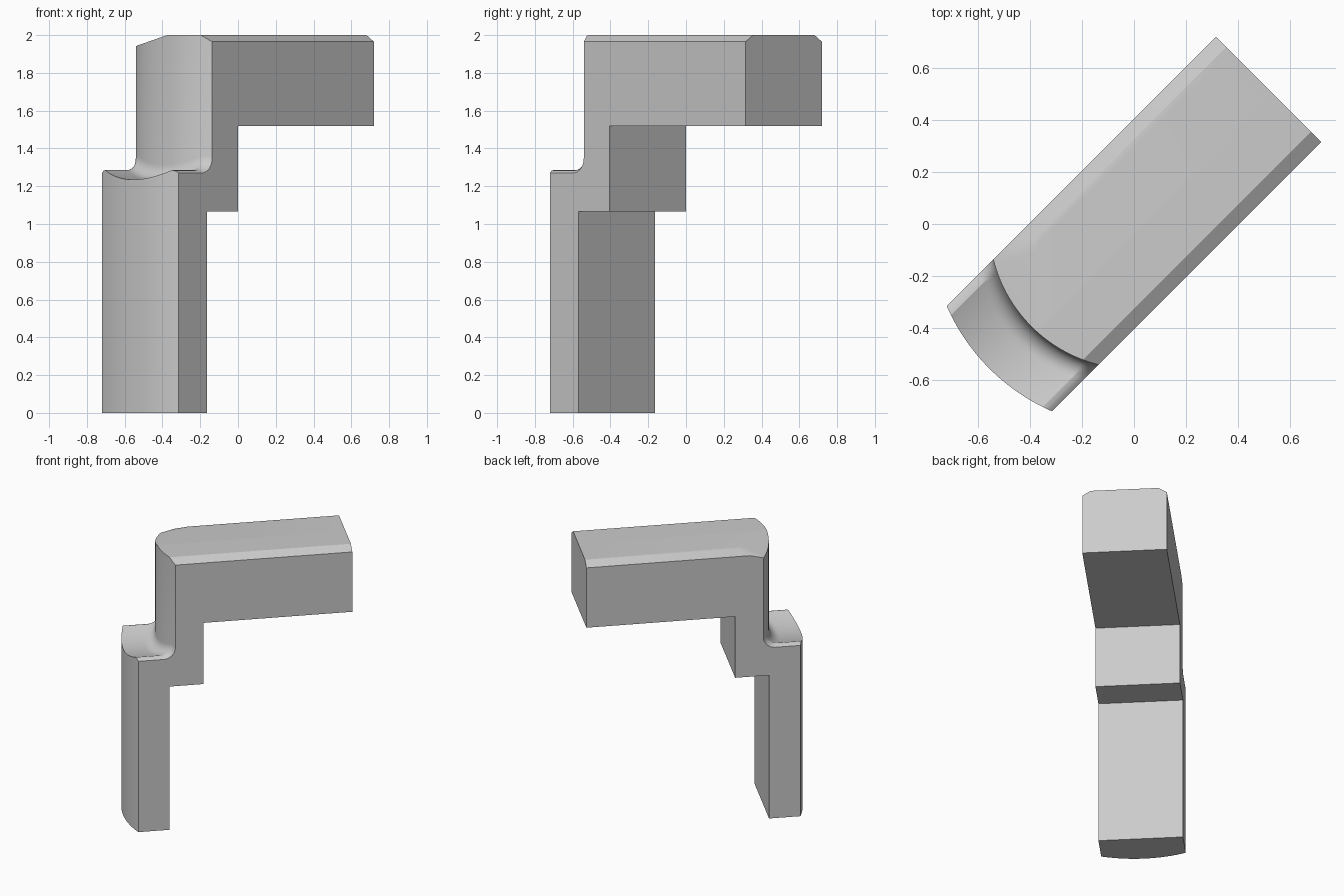
import bpy, bmesh
from math import sqrt, sin, cos, pi, radians
from mathutils import Matrix

cube = bpy.data.objects.get("Cube")
if cube:
    bpy.data.objects.remove(cube, do_unlink=True)

HALF = 0.286          # half width of the bracket
RAIL = 0.25           # where the ledge's rounded rim begins
CHAMFER = 0.23        # where the top chamfer begins
OUTER, INNER = 0.786, 0.558   # radii of the two curved front faces
FILLET = 0.08


def ledge_height(v):
    """Shallow trough with a rounded rim at each side."""
    if abs(v) <= RAIL:
        return 1.235 + 0.05 * (v / RAIL) ** 2
    return 1.285 - 0.015 * ((abs(v) - RAIL) / (HALF - RAIL)) ** 2


def section(v):
    """Stepped side outline at width position v."""
    outer, inner = -sqrt(OUTER**2 - v * v), -sqrt(INNER**2 - v * v)
    top = 2.0 - 0.035 * max(0, abs(v) - CHAMFER) / (HALF - CHAMFER)
    z = ledge_height(v)
    outline = [(outer, 0), (-0.518, 0), (-0.518, 1.065), (-0.286, 1.065),
               (-0.286, 1.52), (0.732, 1.52), (0.732, top), (inner, top)]
    # Fillet between upper front face and ledge
    for i in range(9):
        a = i / 8 * pi / 2
        outline.append((inner - FILLET * (1 - cos(a)),
                        z + FILLET * (1 - sin(a))))
    outline.append((outer, z))
    return outline


# Loft the outline across the width
bm = bmesh.new()
inside = [-CHAMFER + 2 * CHAMFER * i / 24 for i in range(25)]
rim = [CHAMFER + 0.01, RAIL, 0.262, 0.274, HALF]
columns = [-v for v in reversed(rim)] + inside + rim
rings = [[bm.verts.new((u, v, z)) for u, z in section(v)] for v in columns]
for a, b in zip(rings, rings[1:]):
    for i in range(len(a)):
        j = (i + 1) % len(a)
        bm.faces.new((a[i], a[j], b[j], b[i]))
bm.faces.new(rings[0])
bm.faces.new(rings[-1])

# Turn diagonally, then slice the sloping front corner off the top
bmesh.ops.rotate(bm, verts=bm.verts, matrix=Matrix.Rotation(radians(45), 3, "Z"))
bmesh.ops.bisect_plane(bm, geom=bm.verts[:] + bm.edges[:] + bm.faces[:],
                       dist=1e-5, plane_co=(-0.375, 0, 2),
                       plane_no=(-0.35, 0, 1), clear_outer=True)
bmesh.ops.holes_fill(bm, edges=[e for e in bm.edges if e.is_boundary], sides=0)
bmesh.ops.recalc_face_normals(bm, faces=bm.faces)

mesh = bpy.data.meshes.new("stepped_bracket")
bm.to_mesh(mesh)
bm.free()
bracket = bpy.data.objects.new("stepped_bracket", mesh)
bpy.context.collection.objects.link(bracket)

# Plain grey material
grey = bpy.data.materials.new("light grey")
grey.use_nodes = True
colour = (0.6, 0.6, 0.6, 1)
grey.diffuse_color = colour
grey.node_tree.nodes["Principled BSDF"].inputs["Base Color"].default_value = colour
mesh.materials.append(grey)

bpy.ops.object.select_all(action="DESELECT")
bracket.select_set(True)
bpy.context.view_layer.objects.active = bracket
bpy.ops.object.shade_smooth_by_angle(angle=radians(28))
